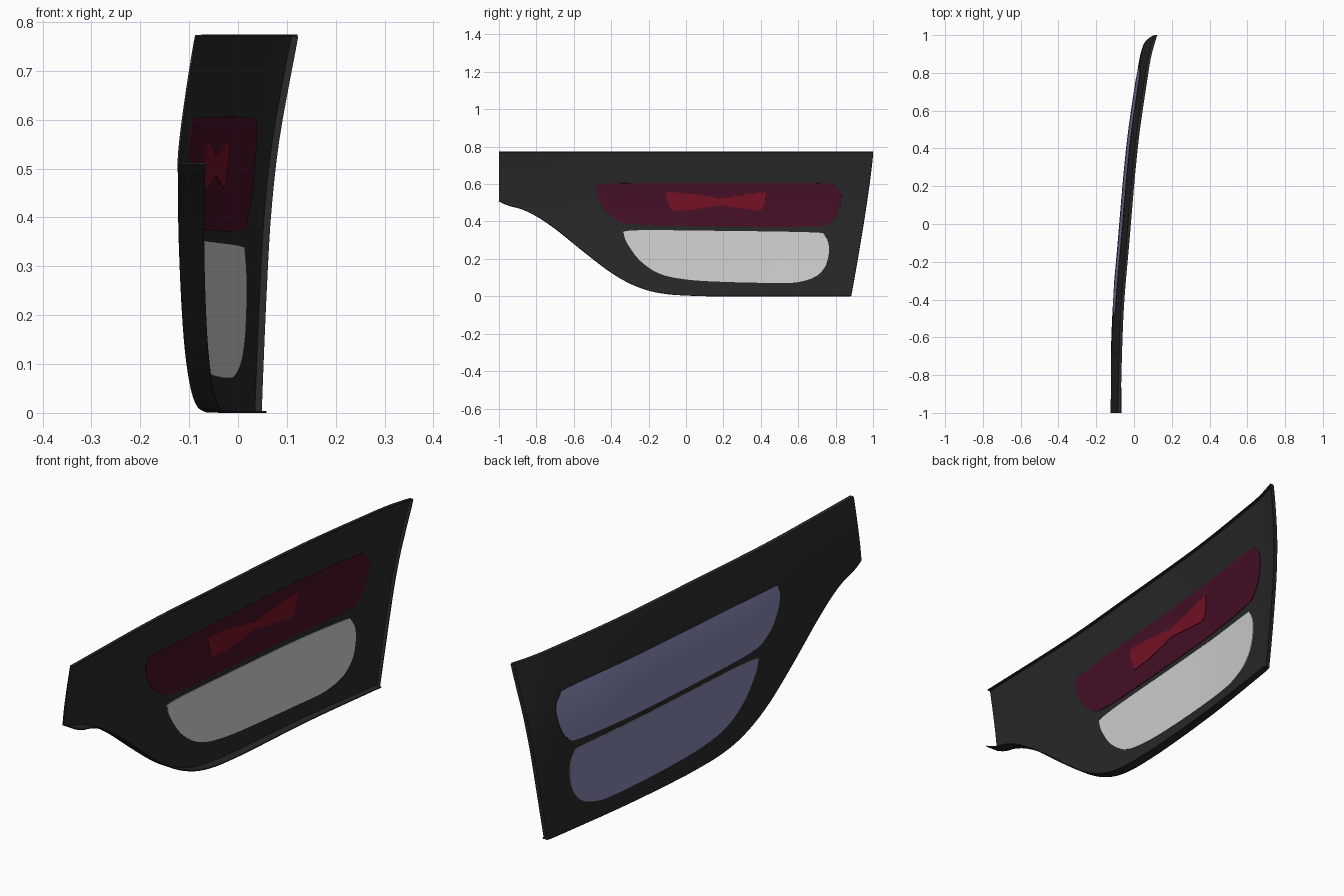
import bpy, bmesh, math

if "Cube" in bpy.data.objects:
    bpy.data.objects.remove(bpy.data.objects["Cube"])


def material(name, rgb):
    m = bpy.data.materials.new(name)
    m.diffuse_color = (*rgb, 1)
    m.use_nodes = True
    m.node_tree.nodes["Principled BSDF"].inputs["Base Color"].default_value = m.diffuse_color
    return m


BLACK = material("black trim", (0.022, 0.022, 0.022))
MAROON = material("maroon fabric", (0.065, 0.005, 0.021))
RED = material("red accent", (0.188, 0.006, 0.019))
GREY = material("light grey", (0.65, 0.65, 0.65))
SLATE = material("slate backing", (0.24, 0.24, 0.456))


def curve(pts, t):
    """Smooth interpolation through (position, value) points."""
    t = min(max(t, pts[0][0]), pts[-1][0])
    n = len(pts)

    def slope(i):
        a, b = pts[max(i - 1, 0)], pts[min(i + 1, n - 1)]
        return (b[1] - a[1]) / (b[0] - a[0])
    for i in range(n - 1):
        (x0, v0), (x1, v1) = pts[i], pts[i + 1]
        if t <= x1:
            h = x1 - x0
            s = (t - x0) / h
            return ((2*s**3 - 3*s*s + 1) * v0 + (s**3 - 2*s*s + s) * h * slope(i)
                    + (3*s*s - 2*s**3) * v1 + (s**3 - s*s) * h * slope(i + 1))


# Panel shape: bow along the length, lean toward the top, lower outline
BOW = [(-1, -0.127), (-0.47, -0.11), (-0.1, -0.08), (0.42, -0.033),
       (0.8, 0.021), (0.9, 0.039), (1, 0.068)]
LEAN = [(0, 0), (0.35, 0), (0.45, 0.003), (0.55, 0.010), (0.65, 0.023), (0.77, 0.042)]
LOWER = [(-1, 0.512), (-0.95, 0.488), (-0.88, 0.47), (-0.8, 0.432), (-0.7, 0.365),
         (-0.6, 0.285), (-0.5, 0.205), (-0.4, 0.13), (-0.3, 0.072), (-0.2, 0.034),
         (-0.1, 0.015), (0, 0.008), (0.12, 0.004), (0.5, 0.004), (1, 0.004)]
TOP = 0.77


def surface_x(y, z):
    return curve(BOW, y) + curve(LEAN, z)


def finish(bm, name, mats, thickness, back=0):
    me = bpy.data.meshes.new(name)
    bm.to_mesh(me)
    bm.free()
    ob = bpy.data.objects.new(name, me)
    bpy.context.collection.objects.link(ob)
    for m in mats:
        me.materials.append(m)
    mod = ob.modifiers.new("thickness", 'SOLIDIFY')
    mod.thickness = thickness
    mod.offset = -1
    mod.material_offset = back
    bpy.ops.object.select_all(action='DESELECT')
    ob.select_set(True)
    bpy.context.view_layer.objects.active = ob
    bpy.ops.object.modifier_apply(modifier=mod.name)
    bpy.ops.object.shade_smooth_by_angle(angle=math.radians(35))
    return ob


def grid_mesh(cols, skip=()):
    """Quads between neighbouring columns of points, facing +x."""
    bm = bmesh.new()
    vs = [[bm.verts.new(p) for p in c] for c in cols]
    for i in range(len(cols) - 1):
        for j in range(len(cols[0]) - 1):
            if (i, j) not in skip:
                bm.faces.new((vs[i][j], vs[i+1][j], vs[i+1][j+1], vs[i][j+1]))
    loose = [v for v in bm.verts if not v.link_faces]
    bmesh.ops.delete(bm, geom=loose, context='VERTS')
    return bm


# Door panel: curved sheet with lips turned inward along bottom, top and rear
NU, NV = 64, 18
cols = []
for i in range(NU + 1):
    u = -1 + 1.997 * i / NU
    zb = curve(LOWER, u)
    col = []
    for j in range(NV + 1):
        z = zb + (TOP - zb) * j / NV
        rake = max(0, (u - 0.4) / 0.6)
        y = u - 0.118 * rake * (1 - z / TOP) ** 1.2
        col.append((surface_x(y, z), y, z))
    lip = 0.054 - 0.030 * i / NU
    b, t = col[0], col[-1]
    cols.append([(b[0] + lip, b[1], b[2])] + col + [(t[0] + 0.013, t[1], t[2])])
cols.append([(x + 0.014, y, z) for x, y, z in cols[-1]])
panel = grid_mesh(cols, skip=((NU, 0), (NU, NV + 1)))
finish(panel, "door_panel", [BLACK], 0.004)


def rounded(pts, steps=6):
    """Closed smooth outline through the points."""
    out, n = [], len(pts)
    for i in range(n):
        p = [pts[(i + k - 1) % n] for k in range(4)]
        for s in range(steps):
            t = s / steps
            out.append(tuple(0.5 * (2*b + (c - a)*t + (2*a - 5*b + 4*c - d)*t*t
                                    + (3*b - a - 3*c + d)*t**3) for a, b, c, d in zip(*p)))
    return out


def insert(name, outline, mats, proud, thickness, back=0, ncols=56, rows=8):
    """Thin plate that follows the panel surface inside an outline."""
    lo, hi = min(p[0] for p in outline), max(p[0] for p in outline)
    cols = []
    for i in range(ncols + 1):
        y = (lo + hi) / 2 - (hi - lo) / 2 * 0.9999 * math.cos(math.pi * i / ncols)
        hits = []
        for (y0, z0), (y1, z1) in zip(outline, outline[1:] + outline[:1]):
            if (y0 <= y) != (y1 <= y):
                hits.append(z0 + (z1 - z0) * (y - y0) / (y1 - y0))
        a, b = min(hits), max(hits)
        zs = [a + (b - a) * j / rows for j in range(rows + 1)]
        cols.append([(surface_x(y, z) + proud, y, z) for z in zs])
    finish(grid_mesh(cols), name, mats, thickness, back)


# Upper fabric insert, lower pocket insert, and the red accent plate
upper = [(-0.42, 0.603), (0.1, 0.605), (0.72, 0.604), (0.80, 0.587), (0.83, 0.54),
         (0.815, 0.46), (0.775, 0.40), (0.69, 0.374), (0.2, 0.373), (-0.27, 0.384),
         (-0.39, 0.42), (-0.455, 0.49), (-0.48, 0.56), (-0.465, 0.592)]
lower = [(-0.33, 0.325), (-0.29, 0.352), (0.1, 0.351), (0.67, 0.342), (0.74, 0.325),
         (0.765, 0.26), (0.75, 0.17), (0.70, 0.11), (0.62, 0.08), (0.52, 0.071),
         (0.2, 0.077), (0, 0.09), (-0.14, 0.12), (-0.24, 0.185), (-0.30, 0.26)]
accent = [(-0.11, 0.55), (-0.085, 0.56), (0.03, 0.548), (0.18, 0.523), (0.38, 0.555),
          (0.43, 0.557), (0.415, 0.47), (0.39, 0.458), (0.18, 0.487), (0.02, 0.46),
          (-0.08, 0.458)]
insert("upper_insert", rounded(upper), [MAROON, SLATE], 0.003, 0.0095, back=1)
insert("lower_insert", rounded(lower), [GREY, SLATE], 0.003, 0.0095, back=1)
insert("accent_plate", accent, [RED], 0.006, 0.004, ncols=40)
